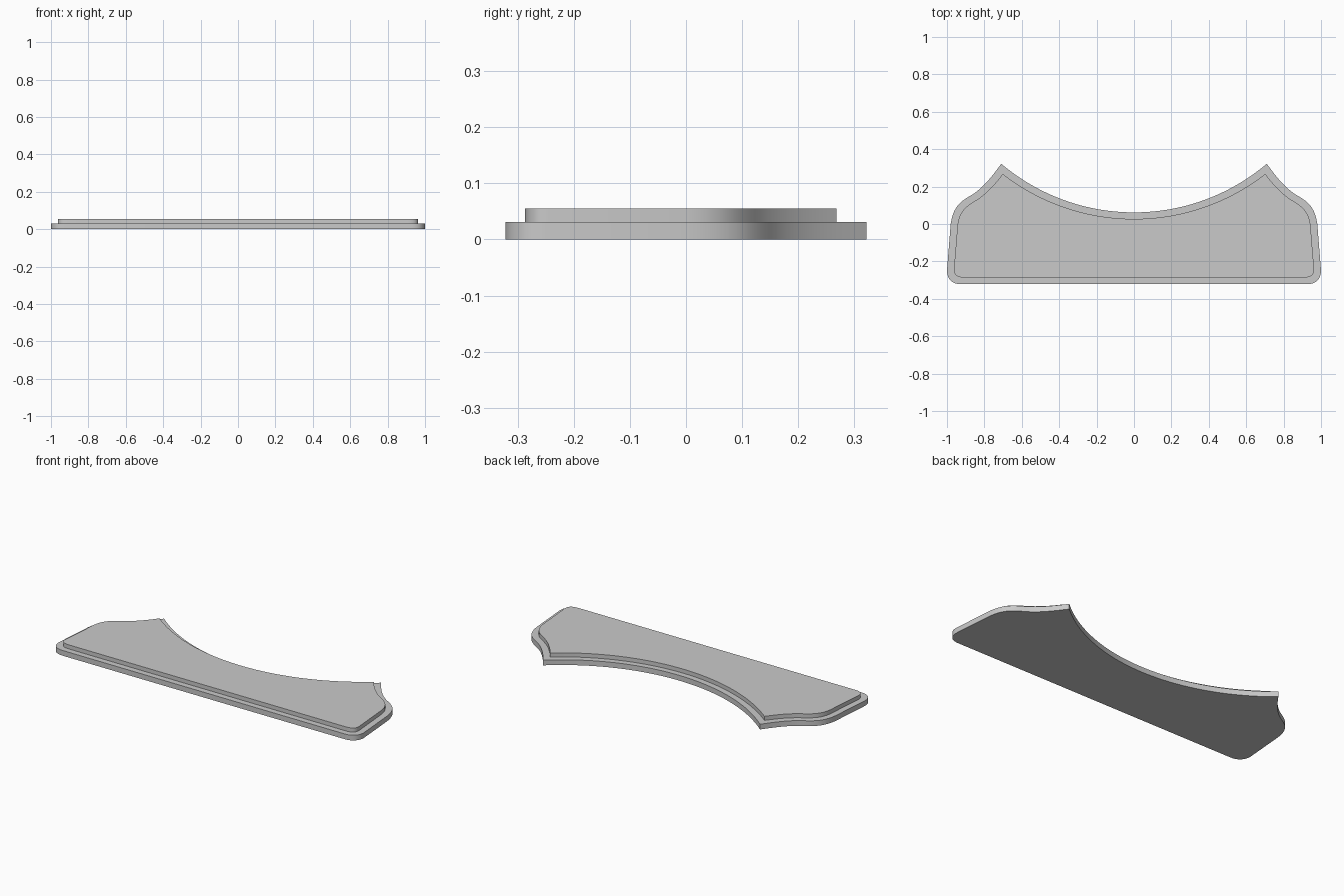
import bpy
import bmesh
import math
from mathutils import Vector
from mathutils.geometry import interpolate_bezier

cube = bpy.data.objects.get("Cube")
if cube:
    bpy.data.objects.remove(cube)

grey = bpy.data.materials.new("plain grey")
grey.use_nodes = True
colour = (0.59, 0.59, 0.59, 1)
grey.diffuse_color = colour
grey.node_tree.nodes["Principled BSDF"].inputs["Base Color"].default_value = colour


def bezier(a, b, c, d, steps=10):
    """Curve points from a up to, but not including, d."""
    pts = interpolate_bezier(*[Vector((*p, 0)) for p in (a, b, c, d)], steps + 1)
    return [(p.x, p.y) for p in pts[:-1]]


def hollow_arc(tip, low, steps=24):
    """Circular arc from the horn tip to the lowest point on the centre line."""
    rise = tip[1] - low
    radius = (tip[0] ** 2 + rise ** 2) / (2 * rise)
    sweep = math.asin(tip[0] / radius)
    angles = [sweep * (1 - i / steps) for i in range(steps + 1)]
    return [(radius * math.sin(a), low + radius * (1 - math.cos(a))) for a in angles]


def plate(name, z0, z1, corner, shoulder, flank, low):
    """Extrude a mirrored outline made of corner, shoulder, horn flank and arc."""
    half = bezier(*corner) + [corner[-1]]
    half += bezier(*shoulder) + bezier(*flank) + hollow_arc(flank[-1], low)
    outline = half + [(-x, y) for x, y in reversed(half[:-1])]
    bm = bmesh.new()
    base = bm.faces.new([bm.verts.new((x, y, z0)) for x, y in outline])
    top = bmesh.ops.extrude_face_region(bm, geom=[base], use_keep_orig=True)["geom"]
    verts = [g for g in top if isinstance(g, bmesh.types.BMVert)]
    bmesh.ops.translate(bm, verts=verts, vec=(0, 0, z1 - z0))
    bmesh.ops.recalc_face_normals(bm, faces=bm.faces)
    mesh = bpy.data.meshes.new(name)
    bm.to_mesh(mesh)
    bm.free()
    mesh.materials.append(grey)
    obj = bpy.data.objects.new(name, mesh)
    bpy.context.collection.objects.link(obj)
    bpy.ops.object.select_all(action="DESELECT")
    obj.select_set(True)
    bpy.context.view_layer.objects.active = obj
    bpy.ops.object.shade_smooth_by_angle(angle=math.radians(30))


# Wide lower plate
plate("base_plate", 0, 0.031,
      corner=[(0.925, -0.322), (0.97, -0.322), (1, -0.295), (1, -0.25)],
      shoulder=[(0.98, 0), (0.967, 0.1), (0.92, 0.125), (0.86, 0.16)],
      flank=[(0.86, 0.16), (0.8, 0.2), (0.755, 0.26), (0.71, 0.322)],
      low=0.062)

# Smaller raised plate on top
plate("raised_plate", 0.031, 0.055,
      corner=[(0.905, -0.287), (0.942, -0.287), (0.963, -0.275), (0.963, -0.245)],
      shoulder=[(0.943, 0), (0.932, 0.075), (0.89, 0.1), (0.835, 0.133)],
      flank=[(0.835, 0.133), (0.78, 0.17), (0.737, 0.22), (0.702, 0.268)],
      low=0.027)
